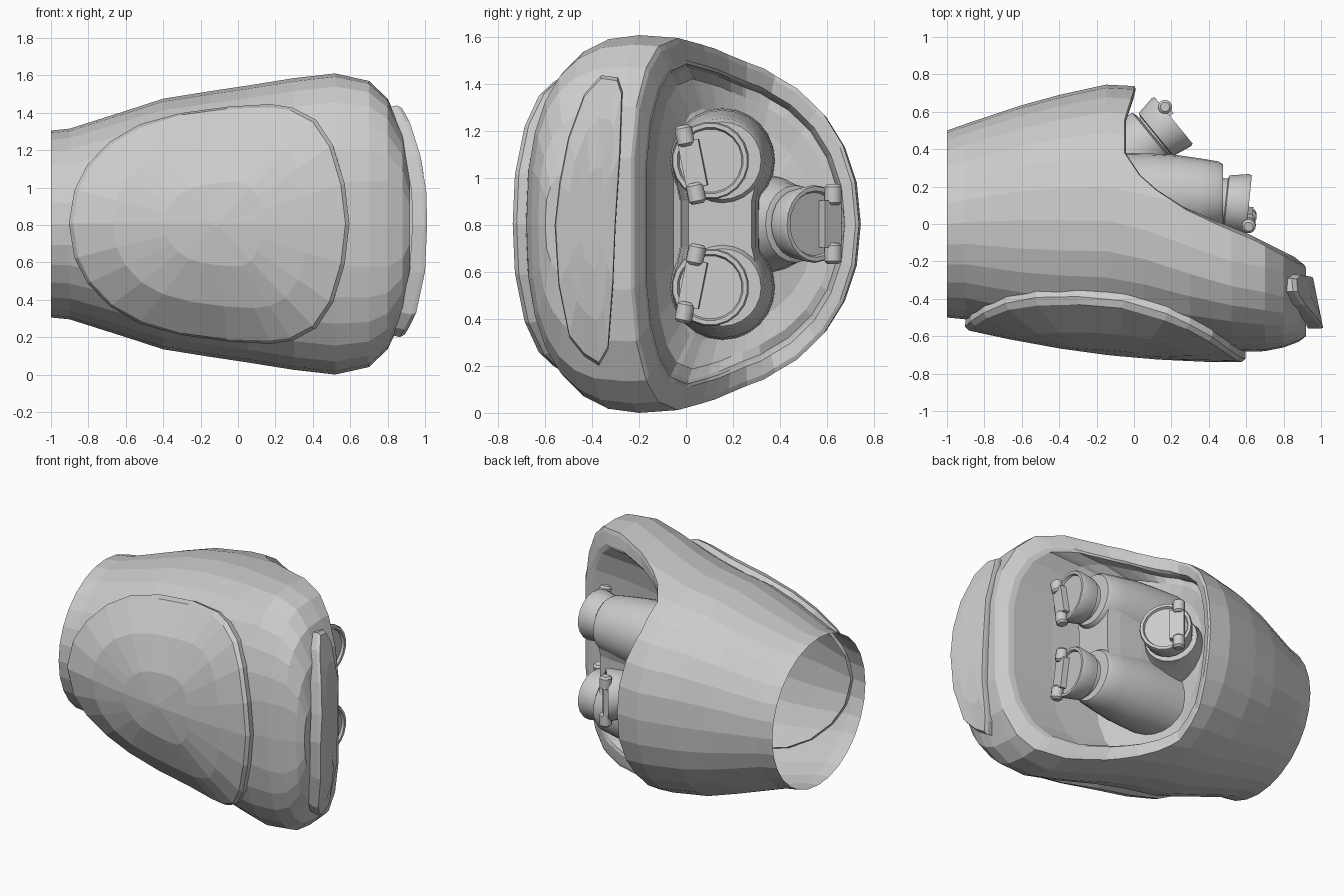
import bpy, bmesh, math
from mathutils import Vector
from mathutils.bvhtree import BVHTree

if "Cube" in bpy.data.objects:
    bpy.data.objects.remove(bpy.data.objects["Cube"])

ZC = 0.805


def make(name, bm, smooth=False):
    bmesh.ops.recalc_face_normals(bm, faces=bm.faces)
    me = bpy.data.meshes.new(name)
    bm.to_mesh(me)
    bm.free()
    ob = bpy.data.objects.new(name, me)
    bpy.context.collection.objects.link(ob)
    if smooth:
        bpy.ops.object.select_all(action='DESELECT')
        ob.select_set(True)
        bpy.context.view_layer.objects.active = ob
        bpy.ops.object.shade_smooth_by_angle(angle=math.radians(35))
    return ob


def loft(bm, rings, start=True, end=True):
    rows = [[bm.verts.new(p) for p in r] for r in rings]
    n = len(rows[0])
    for a, b in zip(rows, rows[1:]):
        for i in range(n):
            bm.faces.new((a[i], a[(i + 1) % n], b[(i + 1) % n], b[i]))
    if start:
        bm.faces.new(rows[0])
    if end:
        bm.faces.new(rows[-1])


def lathe(name, origin, axis, profile, segs=20):
    # profile: (distance along axis, radius)
    ax = Vector(axis).normalized()
    u = ax.orthogonal().normalized()
    v = ax.cross(u)
    o = Vector(origin)
    bm = bmesh.new()
    loft(bm, [[o + ax * d + (u * math.cos(t) + v * math.sin(t)) * r
               for t in (2 * math.pi * i / segs for i in range(segs))] for d, r in profile])
    return make(name, bm, True)


# forearm shell sections: x, front y, middle y, back y, half height, roundness
SECTIONS = [(-1, -.5, 0, .5, .5, 2), (-.9, -.51, .01, .535, .51, 2), (-.6, -.575, .02, .635, .605, 2.2),
            (-.4, -.61, .02, .69, .67, 2.2), (-.15, -.645, .02, .745, .71, 2.15), (.05, -.665, -.03, .735, .74, 2.15),
            (.3, -.68, -.12, .72, .78, 2.25), (.52, -.685, -.2, .7, .805, 2.3), (.7, -.68, -.23, .65, .765, 2.5),
            (.8, -.66, -.25, .6, .67, 2.8), (.88, -.63, -.25, .5, .5, 3), (.92, -.6, -.25, .4, .28, 3)]
N = 28
rings = []
for x, y0, ym, y1, h, e in SECTIONS:
    ring = []
    for i in range(N):
        t = 2 * math.pi * i / N
        c, s = math.cos(t), math.sin(t)
        cc = math.copysign(abs(c) ** (2 / e), c)
        ss = math.copysign(abs(s) ** (2 / e), s)
        ring.append((x, ym + cc * ((y1 - ym) if c > 0 else (ym - y0)), ZC + ss * h))
    rings.append(ring)
bm = bmesh.new()
loft(bm, rings)
body = make("forearm_shell", bm)
bm = bmesh.new()
bm.from_mesh(body.data)
bmesh.ops.triangulate(bm, faces=bm.faces)
surface = BVHTree.FromBMesh(bm)
bm.free()

# curved cut for the hand opening
CUT = [(.03, 1), (0, .72), (-.05, .56), (-.05, .38), (.03, .26), (.12, .18), (.28, .075), (.45, -.005),
       (.65, -.09), (.8, -.17), (.93, -.24), (1.2, -.4), (1.3, 1)]
bm = bmesh.new()
loft(bm, [[(x, y, z) for x, y in CUT] for z in (-.5, 2.2)])
cutter = make("opening_cutter", bm)
cutter.hide_render = True
mod = body.modifiers.new("cut", 'BOOLEAN')
mod.operation = 'DIFFERENCE'
mod.solver = 'EXACT'
mod.object = cutter
ev = body.evaluated_get(bpy.context.evaluated_depsgraph_get())
bm = bmesh.new()
bm.from_mesh(ev.to_mesh())
ev.to_mesh_clear()
body.modifiers.clear()
bpy.data.objects.remove(cutter)


def on_cut(p):
    for a, b in zip(CUT, CUT[1:]):
        a, b, q = Vector(a), Vector(b), Vector((p.x, p.y))
        d = b - a
        k = max(0, min(1, (q - a).dot(d) / d.dot(d)))
        if (a + d * k - q).length < 1e-3:
            return True
    return False


# drop the cut wall and the wrist cap, leaving two open rims
dead = [f for f in bm.faces if f.calc_center_median().x < -.999 or
        (abs(f.normal.z) < .01 and on_cut(f.calc_center_median()) and all(on_cut(v.co) for v in f.verts))]
bmesh.ops.delete(bm, geom=dead, context='FACES')
bmesh.ops.remove_doubles(bm, verts=bm.verts, dist=1e-4)
edges = [e for e in bm.edges if e.is_boundary and e.verts[0].co.x > -.9]
base = {v: v.co.copy() for e in edges for v in e.verts}

# rim lip and recessed socket: scale, inward push, depth blend
cen = Vector((.42, .24, ZC))
for s, push, blend in [(.97, .0, 0), (.88, .03, 0), (.86, .06, 0), (.84, .1, .4), (.78, 0, .9), (.62, 0, 1), (.001, 0, 1)]:
    before = {v: v.co.copy() for e in edges for v in e.verts}
    geo = bmesh.ops.extrude_edge_only(bm, edges=edges)["geom"]
    edges = [g for g in geo if isinstance(g, bmesh.types.BMEdge)]
    new = [g for g in geo if isinstance(g, bmesh.types.BMVert)]
    lookup = [(c, base[v]) for v, c in before.items()]
    base = {v: min(lookup, key=lambda k: (k[0] - v.co).length)[1] for v in new}
    for v in new:
        r = base[v]
        q = cen + (r - cen) * s
        q.x = r.x + (q.x - r.x) * .5 - push
        q.x = q.x * (1 - blend) + (-.09 + .3 * r.x * s) * blend
        v.co = q
    if s < .01:
        bmesh.ops.pointmerge(bm, verts=new, merge_co=(-.03, cen.y, ZC))
bmesh.ops.recalc_face_normals(bm, faces=bm.faces)
bm.to_mesh(body.data)
bm.free()


# raised armour plates laid on the shell
def plate(name, outline, place, direction, height):
    d = Vector(direction)
    mid = sum((Vector(p) for p in outline), Vector((0, 0))) / len(outline)
    layers = []
    for s, off in [(1, -.02), (1, height * .7), (.97, height), (.7, height), (.35, height), (.02, height)]:
        row = []
        for p in outline:
            o = place(*(mid + (Vector(p) - mid) * s))
            hit, nor, _, _ = surface.ray_cast(o - d * 3, d)
            if hit is None:
                hit, nor, _, _ = surface.find_nearest(o)
            row.append(hit + (nor * .5 - d * .5).normalized() * off)
        layers.append(row)
    bm = bmesh.new()
    loft(bm, layers, start=False)
    return make(name, bm)


half = [(-.87, .98), (-.8, 1.11), (-.68, 1.23), (-.52, 1.32), (-.3, 1.38), (-.05, 1.415), (.18, 1.43),
        (.3, 1.415), (.42, 1.35), (.51, 1.22), (.57, 1.02)]
outline = [(-.9, ZC)] + half + [(.595, ZC)] + [(x, 2 * ZC - z) for x, z in reversed(half)]
plate("front_plate", outline, lambda x, z: Vector((x, -.6, z)), (0, 1, 0), .055)
side = plate("side_plate", [(-.27, 1.36), (-.29, 1.42), (-.36, 1.43), (-.43, 1.35), (-.5, 1.17), (-.54, .98),
                            (-.56, .8), (-.54, .55), (-.49, .33), (-.43, .25), (-.37, .21), (-.33, .28),
                            (-.31, .55), (-.3, .8), (-.28, 1.1)],
             lambda y, z: Vector((.85, y, z)), (-1, 0, 0), .06)
for v in side.data.vertices:  # leans outward toward the front
    v.co.x += (-.4 - v.co.y) * .2


# finger joint: collar, cup and hinge pins
def joint(name, origin, axis, side):
    o, ax, sd = Vector(origin), Vector(axis).normalized(), Vector(side).normalized()
    lathe(name + "_cup", o, ax, [(-.03, .13), (.0, .13), (.005, .148), (.03, .152), (.11, .166), (.125, .16),
                                 (.125, .142), (.11, .135)])
    tan = ax.cross(sd)
    for k in (-1, 1):
        c = o + ax * .135 + sd * .085 + tan * k * .125
        lathe(name + "_pin", c - tan * .045, tan, [(0, .025), (.012, .038), (.078, .038), (.09, .025)], 12)
    bm = bmesh.new()
    c = o + ax * .12 + sd * .075
    loft(bm, [[c + tan * a * .1 + sd * b * .045 + ax * h for a, b in ((-1, -1), (1, -1), (1, 1), (-1, 1))]
              for h in (-.04, .03)])
    make(name + "_hinge", bm)


# two fingers, mirrored about the middle height
for k, nm in ((1, "upper_finger"), (-1, "lower_finger")):
    z = ZC + k * .27
    lathe(nm + "_knuckle", (0, .155, z), (1, 0, 0),
          [(-.1, .225), (.08, .222), (.22, .215), (.36, .195), (.45, .18), (.475, .165), (.475, .14)], 24)
    joint(nm, (.49, .115, z), (1, -.1, 0), (-.1, -1, -k * .2))

# palm bridge between the fingers
bm = bmesh.new()
loft(bm, [[(x, .15 + y * s, ZC + zz) for y, zz in ((-.17, -.27), (.17, -.27), (.13, -.1), (.13, .1), (.17, .27),
                                                   (-.17, .27), (-.14, .1), (-.14, -.1))]
          for x, s in ((-.1, 1.3), (.2, 1.22), (.36, 1.12), (.45, 1))])
make("palm_bridge", bm)

# thumb
lathe("thumb_knuckle", (-.06, .34, ZC), (.77, .63, 0), [(-.05, .22), (.06, .2), (.14, .175), (.2, .165), (.21, .14)])
joint("thumb", (.115, .475, ZC), (.77, .63, 0), (-.63, .77, 0))
